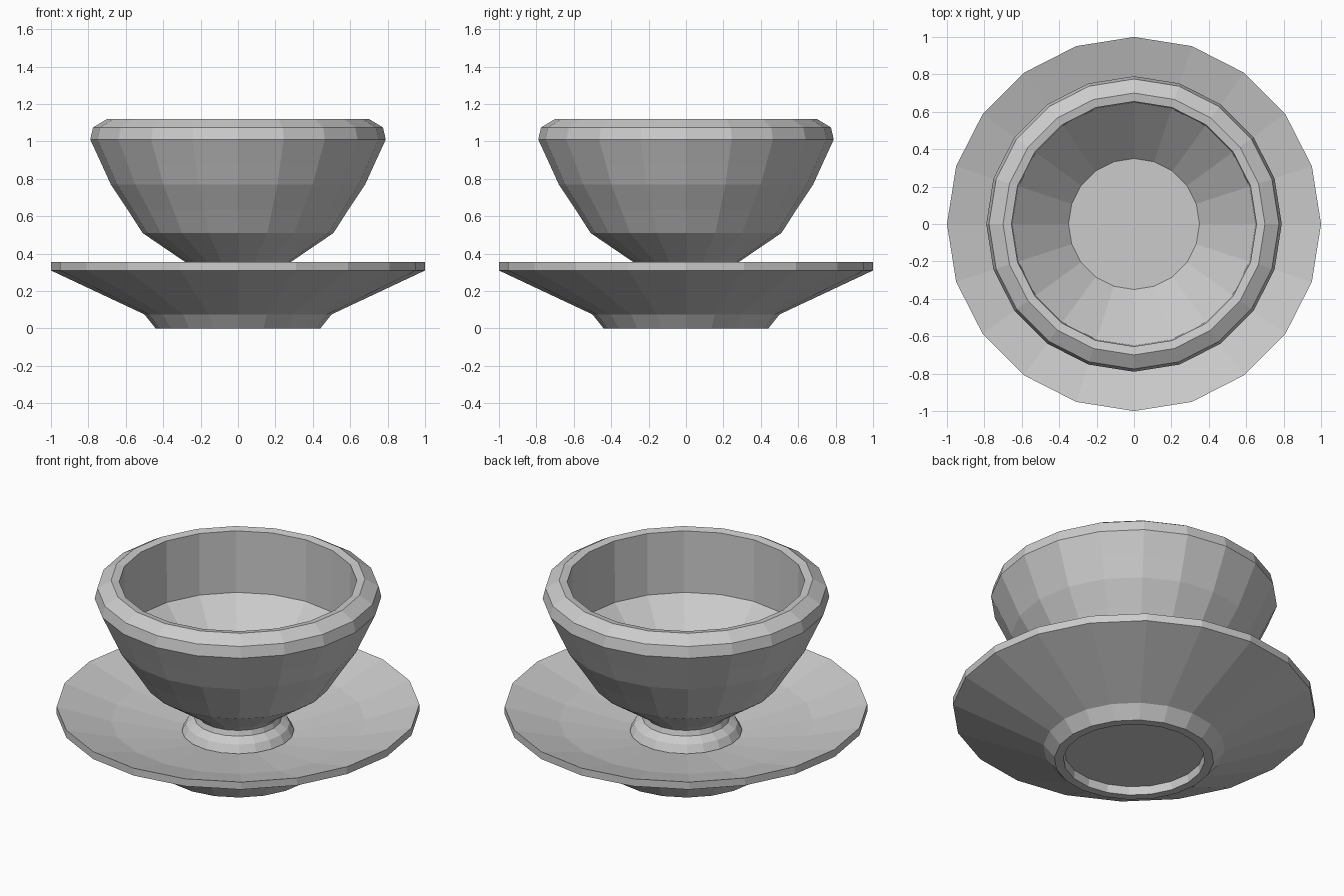
import bpy, bmesh, math

if "Cube" in bpy.data.objects:
    bpy.data.objects.remove(bpy.data.objects["Cube"])

SIDES = 20


def lathe(name, profile):
    """Revolve a (radius, z) profile round the z axis; radius 0 closes to a point."""
    bm = bmesh.new()
    rings = []
    for r, z in profile:
        if r == 0:
            rings.append([bm.verts.new((0, 0, z))] * SIDES)
        else:
            rings.append([bm.verts.new((r * math.cos(2 * math.pi * i / SIDES),
                                        r * math.sin(2 * math.pi * i / SIDES), z))
                          for i in range(SIDES)])
    for a, b in zip(rings, rings[1:]):
        for i in range(SIDES):
            j = (i + 1) % SIDES
            bm.faces.new(dict.fromkeys((a[i], a[j], b[j], b[i])))
    bmesh.ops.recalc_face_normals(bm, faces=bm.faces)
    mesh = bpy.data.meshes.new(name)
    bm.to_mesh(mesh)
    bm.free()
    obj = bpy.data.objects.new(name, mesh)
    bpy.context.collection.objects.link(obj)
    return obj


# Saucer: recessed foot ring, sloping underside, thin lip, shallow dish
lathe("saucer", [
    (0, 0.05), (0.385, 0.05), (0.39, 0), (0.44, 0), (0.50, 0.075),
    (1.0, 0.31), (1.0, 0.355), (0.70, 0.265), (0.31, 0.20), (0, 0.20)])

# Cup: flared foot, neck, bowl, thick rim, straight inner wall, sloping basin
lathe("cup", [
    (0, 0.20), (0.31, 0.205), (0.285, 0.25), (0.24, 0.28), (0.23, 0.31), (0.26, 0.34),
    (0.51, 0.51), (0.59, 0.635), (0.68, 0.77), (0.73, 0.88), (0.79, 1.01),
    (0.775, 1.075), (0.70, 1.12), (0.655, 1.112),
    (0.65, 0.74), (0.35, 0.45), (0, 0.45)])
